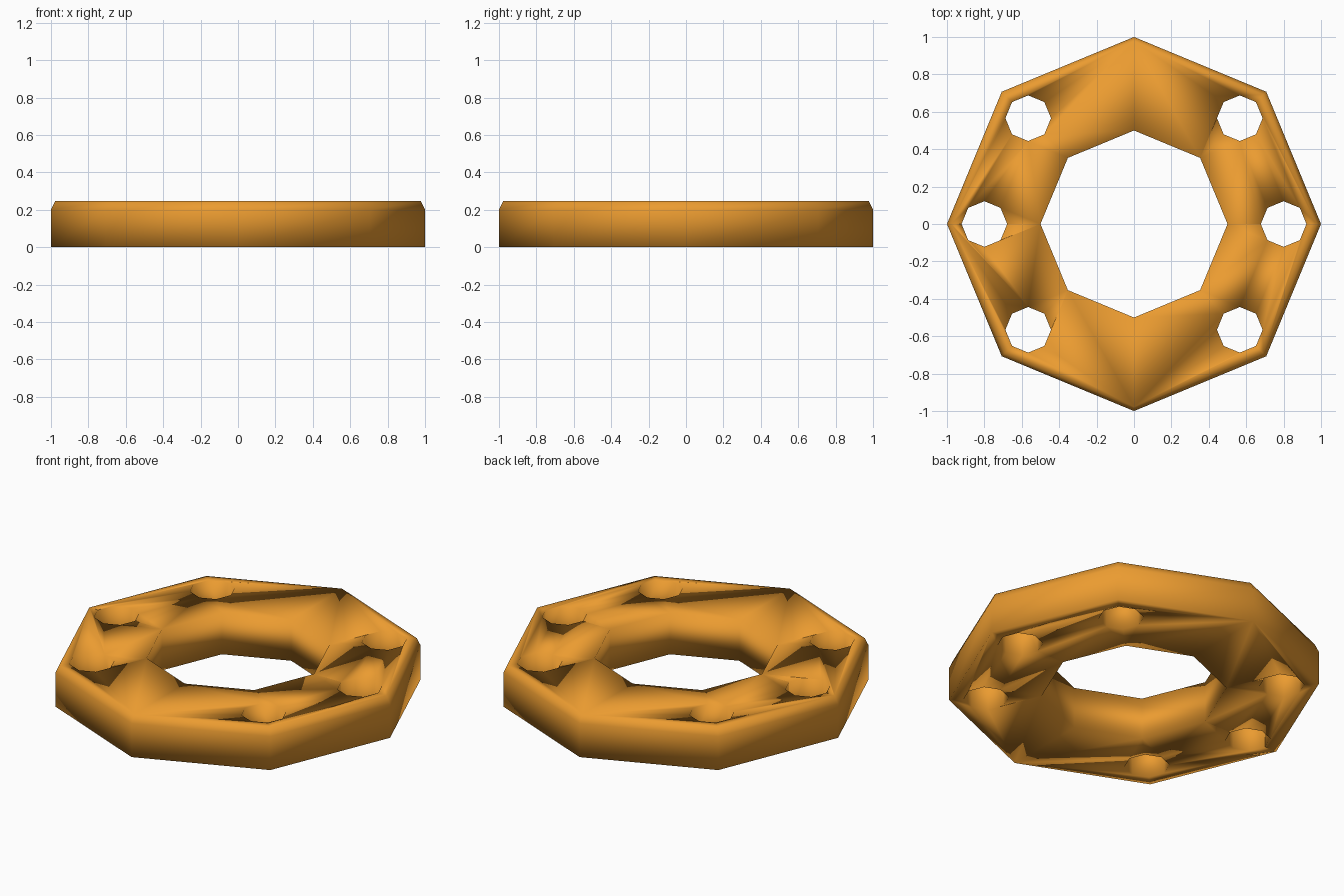
import bpy, bmesh
from math import cos, sin, pi

if "Cube" in bpy.data.objects:
    bpy.data.objects.remove(bpy.data.objects["Cube"])

SIDES = 8
HEIGHT = 0.246


def make_object(name, bm):
    bmesh.ops.recalc_face_normals(bm, faces=bm.faces)
    for f in bm.faces:
        f.smooth = True
    mesh = bpy.data.meshes.new(name)
    bm.to_mesh(mesh)
    bm.free()
    obj = bpy.data.objects.new(name, mesh)
    bpy.context.collection.objects.link(obj)
    return obj


# Octagonal ring swept from a cross-section with a chamfered outer top edge
profile = [(0.5, 0), (1, 0), (1, 0.2), (0.978, HEIGHT), (0.5, HEIGHT)]
bm = bmesh.new()
loops = [[bm.verts.new((r * cos(2 * pi * i / SIDES), r * sin(2 * pi * i / SIDES), z))
          for r, z in profile] for i in range(SIDES)]
n = len(profile)
for i in range(SIDES):
    a, b = loops[i], loops[(i + 1) % SIDES]
    for j in range(n):
        k = (j + 1) % n
        bm.faces.new((a[j], b[j], b[k], a[k]))
ring = make_object("flange_ring", bm)

# Six octagonal bolt hole cutters, skipping the front and back corners
bm = bmesh.new()
for i in (0, 1, 3, 4, 5, 7):
    ang = i * pi / 4
    cx, cy = 0.8 * cos(ang), 0.8 * sin(ang)
    rims = [[bm.verts.new((cx + 0.122 * cos(k * pi / 4), cy + 0.122 * sin(k * pi / 4), z))
             for k in range(8)] for z in (-0.2, 0.5)]
    lo, hi = rims
    bm.faces.new(lo[::-1])
    bm.faces.new(hi)
    for k in range(8):
        m = (k + 1) % 8
        bm.faces.new((lo[k], lo[m], hi[m], hi[k]))
cutter = make_object("bolt_hole_cutter", bm)

# Cut the holes and drop the cutter
mod = ring.modifiers.new("bolt_holes", 'BOOLEAN')
mod.object = cutter
mod.operation = 'DIFFERENCE'
mod.solver = 'EXACT'
bpy.context.view_layer.objects.active = ring
bpy.ops.object.modifier_apply(modifier=mod.name)
bpy.data.objects.remove(cutter)
ring.data.shade_smooth()

# Orange finish
mat = bpy.data.materials.new("orange")
mat.diffuse_color = (0.83, 0.33, 0.03, 1)
mat.use_nodes = True
mat.node_tree.nodes["Principled BSDF"].inputs["Base Color"].default_value = mat.diffuse_color
ring.data.materials.clear()
ring.data.materials.append(mat)
